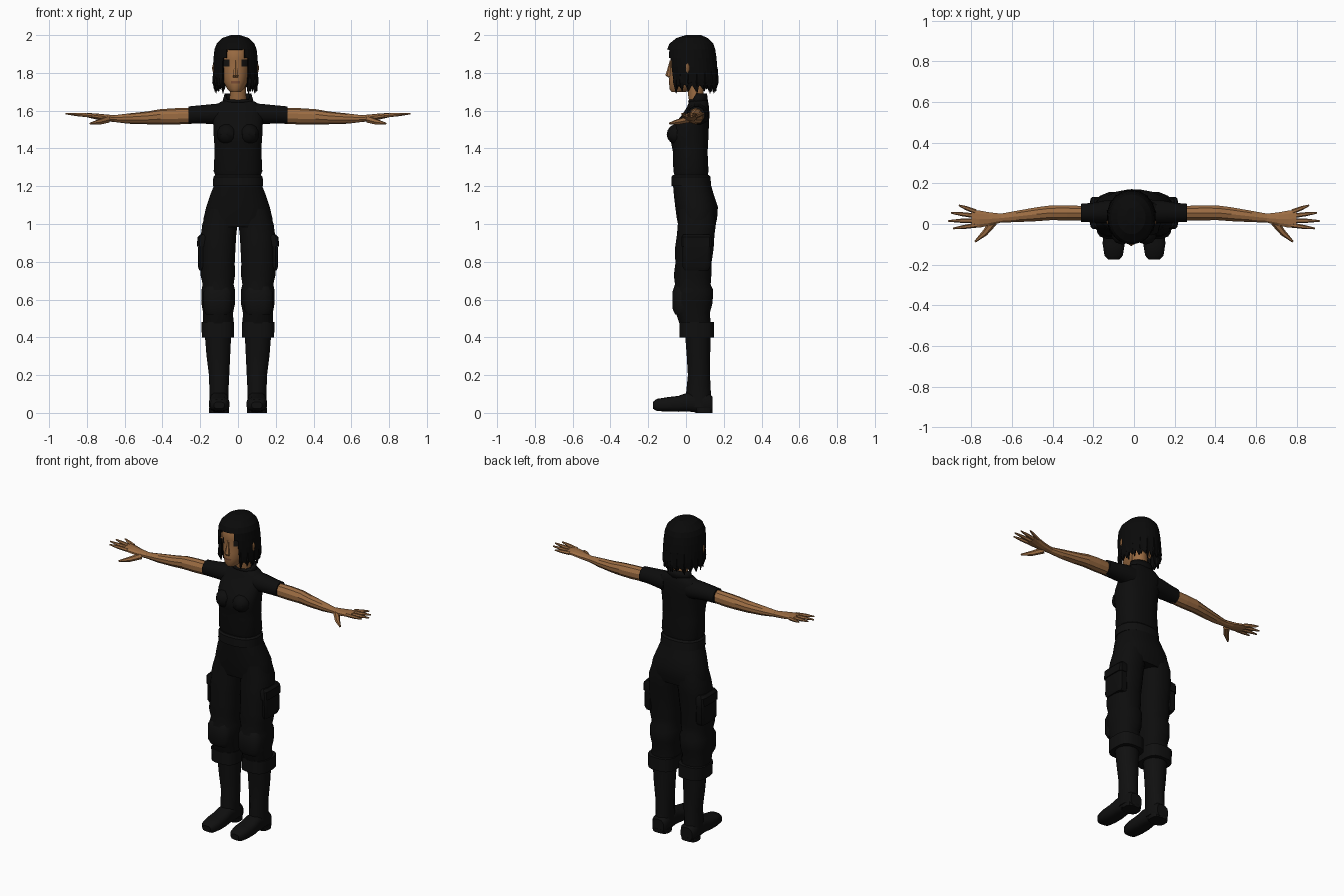
import bpy, bmesh, math
from mathutils import Vector

if "Cube" in bpy.data.objects:
    bpy.data.objects.remove(bpy.data.objects["Cube"], do_unlink=True)


def material(name, rgb):
    mat = bpy.data.materials.new(name)
    mat.use_nodes = True
    colour = (*rgb, 1)
    mat.diffuse_color = colour
    bsdf = mat.node_tree.nodes["Principled BSDF"]
    bsdf.inputs["Base Color"].default_value = colour
    bsdf.inputs["Roughness"].default_value = 0.9
    return mat


skin = material("tan skin", (0.33, 0.15, 0.055))
lip = material("brown lips", (0.2, 0.075, 0.035))
hair = material("black hair", (0.003, 0.003, 0.003))
cloth = material("black cloth", (0.004, 0.004, 0.004))
leather = material("black leather", (0.005, 0.005, 0.005))
eye = material("dark eyes", (0.008, 0.007, 0.006))

HEAD_X = -0.013


def finish(name, bm, mats, mirror=False, smooth=True):
    """Turn a bmesh into an object, optionally mirrored across x."""
    bmesh.ops.recalc_face_normals(bm, faces=bm.faces)
    mesh = bpy.data.meshes.new(name)
    bm.to_mesh(mesh)
    bm.free()
    obj = bpy.data.objects.new(name, mesh)
    bpy.context.collection.objects.link(obj)
    for mat in mats:
        mesh.materials.append(mat)
    if mirror:
        obj.modifiers.new("Mirror", "MIRROR").use_clip = False
    if smooth:
        bpy.ops.object.select_all(action="DESELECT")
        obj.select_set(True)
        bpy.context.view_layer.objects.active = obj
        bpy.ops.object.shade_smooth_by_angle(angle=math.radians(35))
    return obj


def loft(rings, axis="z", sides=12, square=1.0, bm=None, caps=True):
    """Skin rings of (position, centre u, centre v, half u, half v)."""
    bm = bm or bmesh.new()
    order = {"x": (2, 0, 1), "y": (0, 2, 1), "z": (0, 1, 2)}[axis]
    loops = []
    for pos, cu, cv, hu, hv in rings:
        loop = []
        for i in range(sides):
            a = math.tau * (i + 0.5) / sides
            c, s = math.cos(a), math.sin(a)
            uvw = (cu + hu * math.copysign(abs(c) ** square, c),
                   cv + hv * math.copysign(abs(s) ** square, s), pos)
            loop.append(bm.verts.new([uvw[k] for k in order]))
        loops.append(loop)
    for low, high in zip(loops, loops[1:]):
        for i in range(sides):
            j = (i + 1) % sides
            bm.faces.new((low[i], low[j], high[j], high[i]))
    if caps:
        bm.faces.new(loops[0])
        bm.faces.new(loops[-1])
    return bm


def spans(rows):
    """Convert (z, x min, x max, y min, y max) rows to loft rings."""
    return [(z, (a + b) / 2, (c + d) / 2, (b - a) / 2, (d - c) / 2)
            for z, a, b, c, d in rows]


def wide(rows):
    """Convert (z, half width, y min, y max) rows to centred rings."""
    return spans([(z, -w, w, c, d) for z, w, c, d in rows])


def tube(bm, points, radii, sides=6):
    """Join points with a tapered tube."""
    start, end = Vector(points[0]), Vector(points[-1])
    turn = (end - start).to_track_quat("Z", "Y")
    loops = []
    for p, r in zip(points, radii):
        loops.append([bm.verts.new(Vector(p) + turn @ Vector(
            (r * math.cos(math.tau * i / sides), r * math.sin(math.tau * i / sides), 0)))
            for i in range(sides)])
    for low, high in zip(loops, loops[1:]):
        for i in range(sides):
            j = (i + 1) % sides
            bm.faces.new((low[i], low[j], high[j], high[i]))
    bm.faces.new(loops[0])
    bm.faces.new(loops[-1])


def ball(bm, centre, size, segments=10):
    made = bmesh.ops.create_uvsphere(bm, u_segments=segments, v_segments=8, radius=1)
    for v in made["verts"]:
        v.co = Vector([c + s * k for c, s, k in zip(centre, size, v.co)])


# Shirt with bust
bm = loft(wide([
    (1.25, .118, -.06, .115), (1.28, .13, -.068, .12), (1.38, .125, -.07, .115),
    (1.43, .127, -.08, .118), (1.47, .13, -.088, .12), (1.52, .132, -.07, .122),
    (1.58, .135, -.02, .125), (1.62, .13, .005, .122), (1.645, .095, .015, .118),
    (1.66, .06, .03, .11)]), sides=20, square=0.8)
for side in (-1, 1):
    ball(bm, (side * .058, -.045, 1.475), (.056, .057, .055))
finish("shirt", bm, [cloth])

# Collar, dipping at the front
bm = loft(wide([(1.645, .085, .01, .118), (1.69, .072, .015, .112)]), sides=16, caps=False)
for v in bm.verts:
    if v.co.z > 1.68 and v.co.y < .04:
        v.co.z -= .03
obj = finish("collar", bm, [cloth])
obj.modifiers.new("Thickness", "SOLIDIFY").thickness = 0.008

# Sleeves
finish("sleeves", loft([
    (.08, .062, 1.58, .06, .062), (.14, .06, 1.582, .058, .054),
    (.20, .056, 1.58, .05, .05), (.262, .055, 1.577, .046, .047)],
    axis="x"), [cloth], mirror=True)

# Arms and palms
bm = loft([
    (.24, .053, 1.573, .037, .042), (.33, .055, 1.57, .039, .043),
    (.41, .055, 1.568, .038, .04), (.48, .048, 1.562, .036, .034),
    (.58, .037, 1.558, .029, .027), (.655, .029, 1.558, .023, .018),
    (.71, .025, 1.563, .034, .018), (.76, .024, 1.571, .044, .015),
    (.80, .028, 1.576, .045, .011)], axis="x", sides=10)
# Fingers, each with a base, a knuckle and a tip
for base, tip in (((.78, .061), (.862, .092)), ((.78, .04), (.9, .055)),
                  ((.78, .017), (.914, .015)), ((.775, -.006), (.89, -.022))):
    b, t = Vector((*base, 1.574)), Vector((*tip, 1.584))
    tube(bm, [b, b.lerp(t, .55), t], [.012, .01, .004])
tube(bm, [(.69, .01, 1.553), (.735, -.045, 1.54), (.782, -.087, 1.532)], [.019, .015, .005])
finish("arms_and_hands", bm, [skin], mirror=True, smooth=False)

# Neck
finish("neck", loft(wide([(1.62, .05, .02, .105), (1.68, .045, .01, .095),
                          (1.76, .045, 0, .095)])), [skin])

# Head, with eyes and lips coloured by position
head_rows = [
    (1.70, .028, -.078, .0), (1.715, .045, -.088, .04), (1.745, .06, -.09, .08),
    (1.757, .064, -.091, .09), (1.79, .073, -.088, .115), (1.835, .082, -.082, .13),
    (1.872, .086, -.084, .14), (1.92, .086, -.084, .14), (1.96, .07, -.055, .12),
    (1.98, .03, 0, .08)]
bm = loft(spans([(z, HEAD_X - w, HEAD_X + w, c, d) for z, w, c, d in head_rows]), sides=24)
for f in bm.faces:
    m = f.calc_center_median()
    dx = abs(m.x - HEAD_X)
    if m.y < -.02 and 1.84 < m.z < 1.87 and .025 < dx < .075:
        f.material_index = 1
    if m.y < -.05 and 1.746 < m.z < 1.756 and dx < .025:
        f.material_index = 2
finish("head", bm, [skin, eye, lip])

# Nose and ears
bm = loft([(1.775, HEAD_X, -.085, .015, .008), (1.787, HEAD_X, -.09, .017, .019),
           (1.83, HEAD_X, -.083, .009, .013), (1.865, HEAD_X, -.08, .007, .006)], sides=6)
finish("nose", bm, [skin], smooth=False)
bm = bmesh.new()
for side in (-1, 1):
    ball(bm, (HEAD_X + side * .105, .01, 1.825), (.019, .015, .034), 8)
finish("ears", bm, [skin])

# Hair shell with an open face and ragged lower edge
hair_rows = [
    (2.0, .025, .0, .08), (1.985, .07, -.05, .115), (1.955, .1, -.088, .145),
    (1.925, .112, -.1, .155), (1.88, .117, -.103, .162), (1.83, .12, -.1, .166),
    (1.77, .12, -.092, .168), (1.735, .118, -.085, .166), (1.7, .115, -.075, .16)]
bm = loft(spans([(z, HEAD_X - w, HEAD_X + w, c, d) for z, w, c, d in hair_rows]),
          sides=36, caps=False)
opening = [f for f in bm.faces if (m := f.calc_center_median()).y < -.03 and m.z < 1.93
           and abs(m.x - HEAD_X) < (.045 if m.z > 1.89 else .074)]
bmesh.ops.delete(bm, geom=opening, context="FACES")
bm.faces.new([v for v in bm.verts if v.co.z > 1.995])
for i, v in enumerate(v for v in bm.verts if v.co.z < 1.71):
    v.co.z += (0, .035, .012, .045)[i % 4]
obj = finish("hair", bm, [hair], smooth=False)
obj.modifiers.new("Thickness", "SOLIDIFY").thickness = 0.008

# Hanging locks around the hair edge
bm = bmesh.new()
for i in range(15):
    a = math.radians(-48 + i * 276 / 14)
    c, s = math.cos(a), math.sin(a)
    tube(bm, [(HEAD_X + .108 * c, .036 + .122 * s, 1.83),
              (HEAD_X + .111 * c, .036 + .124 * s, 1.75),
              (HEAD_X + .103 * c, .036 + .118 * s, 1.69 + .012 * (i % 3))],
         [.01, .014, .002], sides=5)
finish("hair_locks", bm, [hair], smooth=False)

# Belt and trouser seat
finish("belt", loft(wide([(1.2, .134, -.078, .135), (1.25, .132, -.078, .13),
                          (1.26, .122, -.07, .12)]), sides=20, square=.85), [leather])
finish("trouser_seat", loft(wide([
    (.985, .183, -.04, .155), (1.03, .184, -.05, .166), (1.09, .17, -.058, .17),
    (1.15, .15, -.065, .15), (1.21, .126, -.07, .132)]), sides=20, square=.85), [cloth])

# Trouser legs with folds
finish("trouser_legs", loft(spans([
    (.40, .03, .18, -.01, .13), (.47, .022, .188, -.035, .132),
    (.53, .025, .186, -.055, .128), (.58, .014, .195, -.068, .142),
    (.65, .014, .195, -.07, .146), (.68, .022, .188, -.06, .132),
    (.73, .014, .2, -.066, .136), (.79, .016, .198, -.058, .136),
    (.87, .012, .2, -.06, .148), (.94, .008, .198, -.05, .152),
    (1.0, .001, .19, -.045, .16), (1.08, .001, .165, -.04, .15)]),
    sides=16, square=.85), [cloth], mirror=True)

# Knee pads
finish("knee_pads", loft(spans([(.52, .045, .17, -.058, .03), (.55, .03, .185, -.072, .04),
    (.64, .03, .185, -.074, .04), (.67, .045, .17, -.06, .03)]), square=.7),
    [leather], mirror=True)

# Calf straps
finish("calf_straps", loft(spans([(.40, .02, .192, -.036, .15), (.48, .02, .195, -.036, .15)]),
                           sides=16, square=.65), [leather], mirror=True)

# Thigh pockets with flaps
for name, rows in (("thigh_pockets", [(.755, .15, .205, -.01, .12), (.775, .15, .213, -.02, .13),
                                      (.92, .15, .21, -.02, .13)]),
                   ("pocket_flaps", [(.88, .15, .218, -.025, .135), (.93, .15, .215, -.025, .135),
                                     (.945, .15, .2, -.015, .125)])):
    finish(name, loft(spans(rows), sides=12, square=.4), [cloth], mirror=True)

# Boot shafts and feet
finish("boot_shafts", loft(spans([
    (.03, .048, .153, .0, .138), (.1, .05, .152, .0, .132), (.2, .045, .155, .01, .127),
    (.3, .04, .168, .004, .128), (.42, .034, .178, -.005, .13)]),
    sides=14), [leather], mirror=True)
finish("boot_feet", loft([
    (-.175, .1, .04, .028, .018), (-.155, .1, .042, .046, .032), (-.1, .1, .045, .055, .038),
    (-.04, .1, .048, .054, .042), (.01, .1, .058, .05, .05), (.07, .1, .055, .05, .055),
    (.125, .1, .05, .05, .05), (.14, .1, .045, .04, .042)],
    axis="y", sides=14, square=.7), [leather], mirror=True)
finish("boot_heels", loft(spans([(0, .047, .155, .05, .14), (.025, .047, .155, .045, .142)]),
                          square=.7), [leather], mirror=True)
